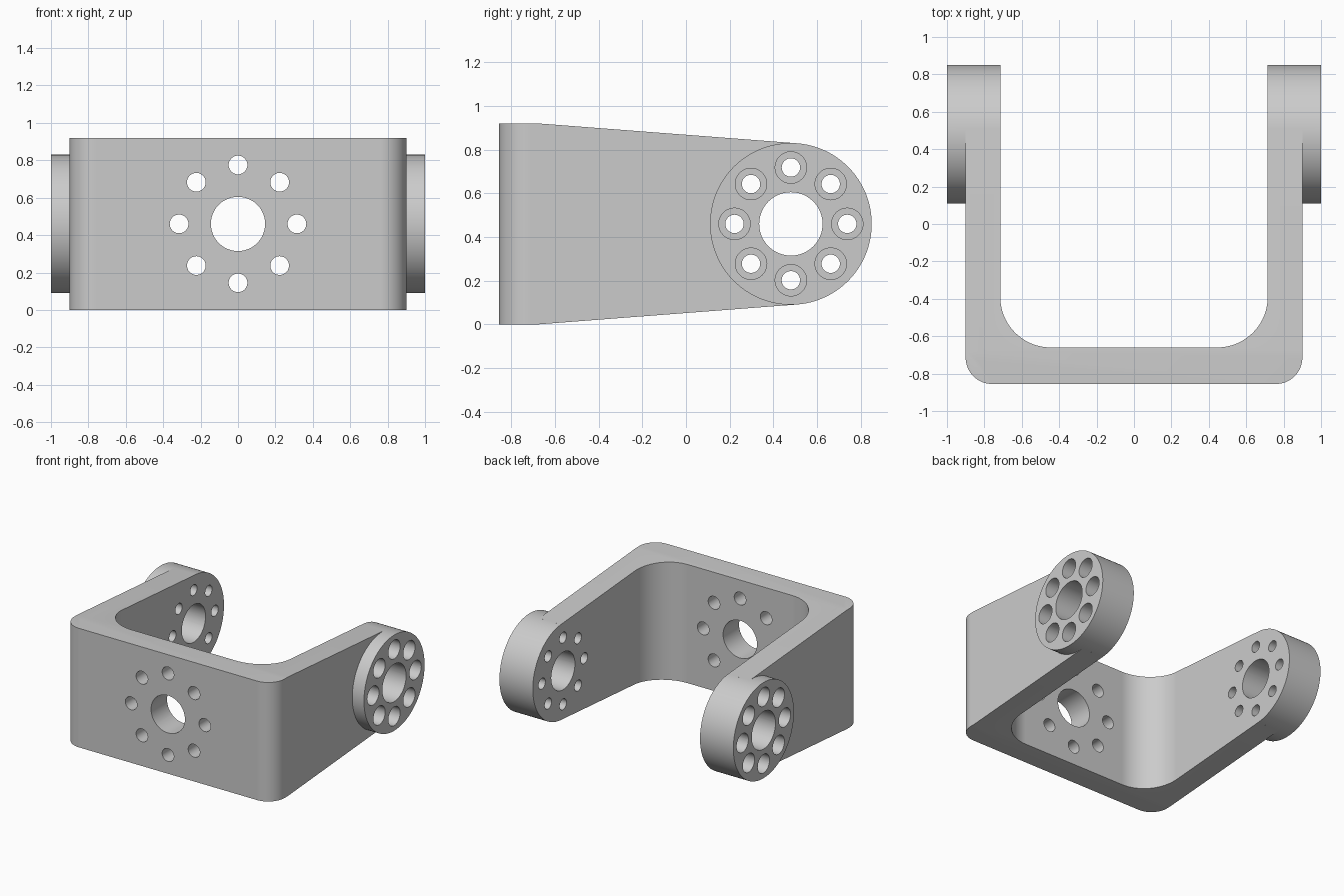
import bpy, bmesh
from math import sin, cos, pi, radians, acos, atan2, hypot
from mathutils import Matrix, Vector

if "Cube" in bpy.data.objects:
    bpy.data.objects.remove(bpy.data.objects["Cube"], do_unlink=True)

HEIGHT, MID = 0.92, 0.46
HUB_Y, HUB_R = 0.48, 0.37
FRONT, WALL_BACK = -0.855, -0.66
OUT_X, IN_X = 0.9, 0.715

grey = bpy.data.materials.new("plain grey")
grey.use_nodes = True
grey.diffuse_color = (0.6, 0.6, 0.6, 1)
grey.node_tree.nodes["Principled BSDF"].inputs["Base Color"].default_value = (0.6, 0.6, 0.6, 1)


def finish(name, bm):
    bmesh.ops.recalc_face_normals(bm, faces=bm.faces)
    mesh = bpy.data.meshes.new(name)
    bm.to_mesh(mesh)
    bm.free()
    mesh.materials.append(grey)
    obj = bpy.data.objects.new(name, mesh)
    bpy.context.collection.objects.link(obj)
    return obj


def prism(name, points, offset):
    """Extrude a closed outline along a vector."""
    bm = bmesh.new()
    face = bm.faces.new([bm.verts.new(p) for p in points])
    moved = bmesh.ops.extrude_face_region(bm, geom=[face])["geom"]
    bmesh.ops.translate(bm, vec=offset, verts=[v for v in moved if isinstance(v, bmesh.types.BMVert)])
    return finish(name, bm)


def rods(name, places, axis, segments):
    """Cylinders as (centre, radius, length) along one axis."""
    bm = bmesh.new()
    turn = Matrix.Rotation(pi / 2, 4, axis)
    for centre, radius, length in places:
        bmesh.ops.create_cone(bm, cap_ends=True, segments=segments, radius1=radius, radius2=radius,
                              depth=length, matrix=Matrix.Translation(centre) @ turn)
    return finish(name, bm)


def combine(target, tool, operation):
    mod = target.modifiers.new(operation, "BOOLEAN")
    mod.operation, mod.object, mod.solver = operation, tool, "EXACT"
    bpy.context.view_layer.objects.active = target
    bpy.ops.object.modifier_apply(modifier=mod.name)
    bpy.data.objects.remove(tool, do_unlink=True)


def corner(cx, cy, r, start, steps=20):
    angles = [radians(start + 90 * i / steps) for i in range(steps + 1)]
    return [(cx + r * cos(a), cy + r * sin(a), 0) for a in angles]


def ring(radius):
    return [(radius * cos(i * pi / 4), radius * sin(i * pi / 4)) for i in range(8)]


# U-shaped plan with rounded corners
r_out, r_in = 0.14, 0.27
outer = corner(-OUT_X + r_out, FRONT + r_out, r_out, 180) + corner(OUT_X - r_out, FRONT + r_out, r_out, 270)
inner = corner(-IN_X + r_in, WALL_BACK + r_in, r_in, 180) + corner(IN_X - r_in, WALL_BACK + r_in, r_in, 270)
plan = outer + [(OUT_X, 0.7, 0), (IN_X, 0.7, 0)] + inner[::-1] + [(-IN_X, 0.7, 0), (-OUT_X, 0.7, 0)]
bracket = prism("bracket", plan, (0, 0, HEIGHT))

# Arms taper along tangents to the round hubs
taper_y = -0.68
dy, dz = taper_y - HUB_Y, MID
angle = atan2(dz, dy) - acos(HUB_R / hypot(dy, dz))
ty, tz = HUB_Y + HUB_R * cos(angle), HUB_R * sin(angle)
side = [(-1.2, -1, 0), (-1.2, taper_y, 0), (-1.2, ty, MID - tz),
        (-1.2, ty, MID + tz), (-1.2, taper_y, HEIGHT), (-1.2, -1, HEIGHT)]
combine(bracket, prism("taper_cutter", side, (2.4, 0, 0)), "INTERSECT")

# Round hubs at the arm ends
hub_x, hub_len = (1 + IN_X) / 2, 1 - IN_X
hubs = [((s * hub_x, HUB_Y, MID), HUB_R, hub_len) for s in (-1, 1)]
combine(bracket, rods("hubs", hubs, "Y", 128), "UNION")

# Front wall holes
wall = [((0, -0.76, MID), 0.145, 0.5)]
wall += [((u, -0.76, MID + v), 0.05, 0.5) for u, v in ring(0.315)]
combine(bracket, rods("wall_cutter", wall, "X", 48), "DIFFERENCE")

# Hub bores and bolt holes, then wider counterbores from outside
bores, counterbores = [], []
for s in (-1, 1):
    bores.append(((s * hub_x, HUB_Y, MID), 0.145, 0.5))
    for u, v in ring(0.258):
        bores.append(((s * hub_x, HUB_Y + u, MID + v), 0.042, 0.5))
        counterbores.append(((s * 0.96, HUB_Y + u, MID + v), 0.072, 0.28))
combine(bracket, rods("bore_cutter", bores, "Y", 48), "DIFFERENCE")
combine(bracket, rods("counterbore_cutter", counterbores, "Y", 48), "DIFFERENCE")

# Smooth rounded surfaces, crisp edges
bpy.ops.object.select_all(action="DESELECT")
bracket.select_set(True)
bpy.context.view_layer.objects.active = bracket
bpy.ops.object.shade_smooth_by_angle(angle=radians(30))
weighted = bracket.modifiers.new("even_shading", "WEIGHTED_NORMAL")
weighted.keep_sharp = True
